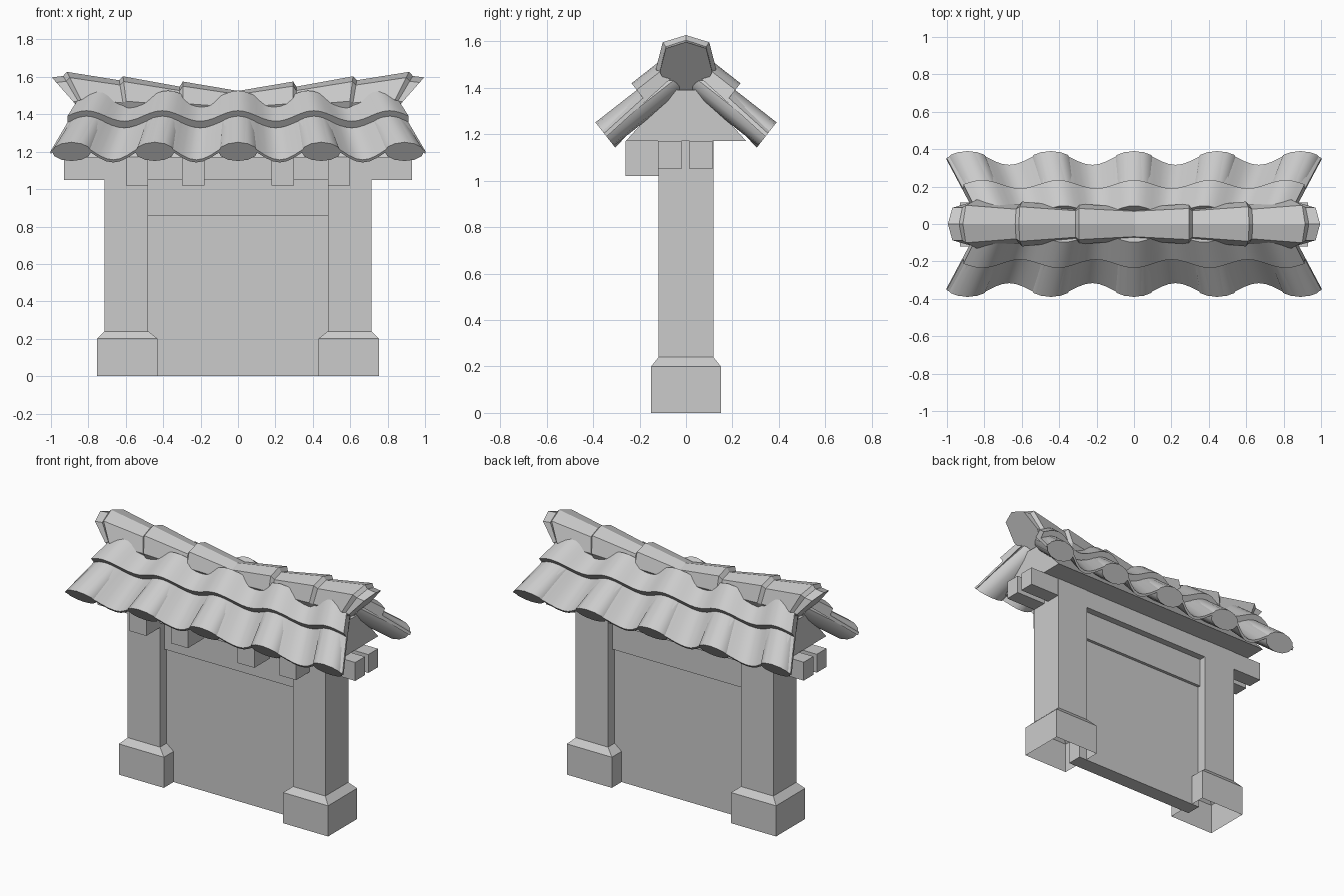
import bpy, bmesh, math
from mathutils import Vector

if "Cube" in bpy.data.objects:
    bpy.data.objects.remove(bpy.data.objects["Cube"])

GREY = (0.6, 0.6, 0.6, 1)
mat = bpy.data.materials.new("plain grey")
mat.use_nodes = True
mat.diffuse_color = GREY
mat.node_tree.nodes["Principled BSDF"].inputs["Base Color"].default_value = GREY


def finish(name, bm, smooth=False):
    bmesh.ops.recalc_face_normals(bm, faces=bm.faces)
    mesh = bpy.data.meshes.new(name)
    bm.to_mesh(mesh)
    bm.free()
    mesh.materials.append(mat)
    ob = bpy.data.objects.new(name, mesh)
    bpy.context.collection.objects.link(ob)
    if smooth:
        bpy.ops.object.select_all(action='DESELECT')
        ob.select_set(True)
        bpy.context.view_layer.objects.active = ob
        bpy.ops.object.shade_smooth_by_angle(angle=math.radians(35))
    return ob


def loft(bm, rings, cap_start=True, cap_end=True):
    loops = [[bm.verts.new(p) for p in ring] for ring in rings]
    n = len(loops[0])
    for a, b in zip(loops, loops[1:]):
        for i in range(n):
            j = (i + 1) % n
            bm.faces.new((a[i], a[j], b[j], b[i]))
    if cap_start:
        bm.faces.new(loops[0])
    if cap_end:
        bm.faces.new(loops[-1])


def rect(x0, x1, y0, y1, z):
    return [(x0, y0, z), (x1, y0, z), (x1, y1, z), (x0, y1, z)]


def box(name, x0, x1, y0, y1, z0, z1):
    bm = bmesh.new()
    loft(bm, [rect(x0, x1, y0, y1, z0), rect(x0, x1, y0, y1, z1)])
    finish(name, bm)


# Pillars with chamfered, open-bottomed footings
for side, label in ((1, "left"), (-1, "right")):
    bm = bmesh.new()
    foot = (side * 0.43, side * 0.755, -0.15, 0.15)
    post = (side * 0.48, side * 0.713, -0.118, 0.118)
    loft(bm, [rect(*foot, 0), rect(*foot, 0.2), rect(*post, 0.24), rect(*post, 1.17)],
         cap_start=False)
    finish(label + "_pillar", bm)

# Wall panel, lintel, long beams and front brackets
box("panel", -0.485, 0.485, -0.05, 0.05, 0, 0.9)
box("lintel", -0.485, 0.485, -0.07, 0.07, 0.86, 1.1)
box("front_beam", -0.93, 0.93, -0.12, -0.02, 1.05, 1.17)
box("back_beam", -0.93, 0.93, 0.015, 0.115, 1.05, 1.17)
for i, x in enumerate((-0.54, -0.24, 0.24, 0.54)):
    box(f"bracket_{i + 1}", x - 0.06, x + 0.06, -0.26, -0.1, 1.02, 1.172)

# Gable core under the tiles
bm = bmesh.new()
gable = [(-0.26, 1.17), (0.26, 1.17), (0.06, 1.39), (-0.06, 1.39)]
loft(bm, [[(x, y, z) for y, z in gable] for x in (-0.83, 0.83)])
finish("gable_core", bm)

# Tile rows: slope frame runs up from the eave, narrowing toward the ridge
SLOPE = math.radians(38)
PITCH = 0.445
LENGTH = 0.38


def roof_point(side, x, up, n):
    y = 0.35 - up * math.cos(SLOPE) + n * math.sin(SLOPE)
    z = 1.2 + up * math.sin(SLOPE) + n * math.cos(SLOPE)
    return Vector((x * (1 - 0.15 * up / LENGTH), side * y, z))


def tile_row(name, side, stations, thick):
    bm = bmesh.new()
    steps = 54
    rings = []
    for up, crest, valley in stations:
        top, under = [], []
        for i in range(steps + 1):
            x = (2 * i / steps - 1) * 2.25 * PITCH
            wave = math.cos(2 * math.pi * x / PITCH)
            n = (crest + valley) / 2 + (crest - valley) / 2 * wave
            top.append(roof_point(side, x, up, n))
            under.append(roof_point(side, x, up, n - thick))
        rings.append(top + under[::-1])
    loft(bm, rings)
    finish(name, bm, True)


def barrel(name, side, x):
    bm = bmesh.new()
    rings = []
    for up in (0, LENGTH):
        ring = []
        for i in range(12):
            a = math.tau * i / 12
            ring.append(roof_point(side, x + 0.105 * math.cos(a), up, 0.063 * math.sin(a)))
        rings.append(ring)
    loft(bm, rings)
    finish(name, bm, True)


for side, label in ((-1, "front"), (1, "back")):
    tile_row(label + "_lower_tiles", side,
             [(0, 0.065, -0.055), (LENGTH, 0.065, 0.0)], 0.018)
    tile_row(label + "_upper_tiles", side,
             [(0.226, 0.102, 0.03), (LENGTH + 0.02, 0.102, 0.03)], 0.045)
    for k in range(-2, 3):
        barrel(f"{label}_barrel_tile_{k + 3}", side, k * PITCH)

# Ridge cap: flaring sections with lips, rising toward slanted ends
SECTION = [(0, 1), (0.77, 0.88), (1, 0.43), (0.55, 0),
           (-0.55, 0), (-1, 0.43), (-0.77, 0.88)]
# x, top height, half width, slant
half = [(0.295, 1.575, 0.108, 0), (0.312, 1.548, 0.092, 0),
        (0.615, 1.603, 0.12, 0.03), (0.635, 1.582, 0.103, 0.035),
        (0.915, 1.627, 0.13, 0.13), (0.935, 1.605, 0.113, 0.14),
        (0.995, 1.597, 0.113, 0.2)]
stations = [(-x, z, w, -s) for x, z, w, s in reversed(half)] + [(0, 1.525, 0.088, 0)] + half
bm = bmesh.new()
loft(bm, [[(x - s * (1 - v), w * u, 1.37 + (z - 1.37) * v) for u, v in SECTION]
          for x, z, w, s in stations])
finish("ridge_cap", bm)
